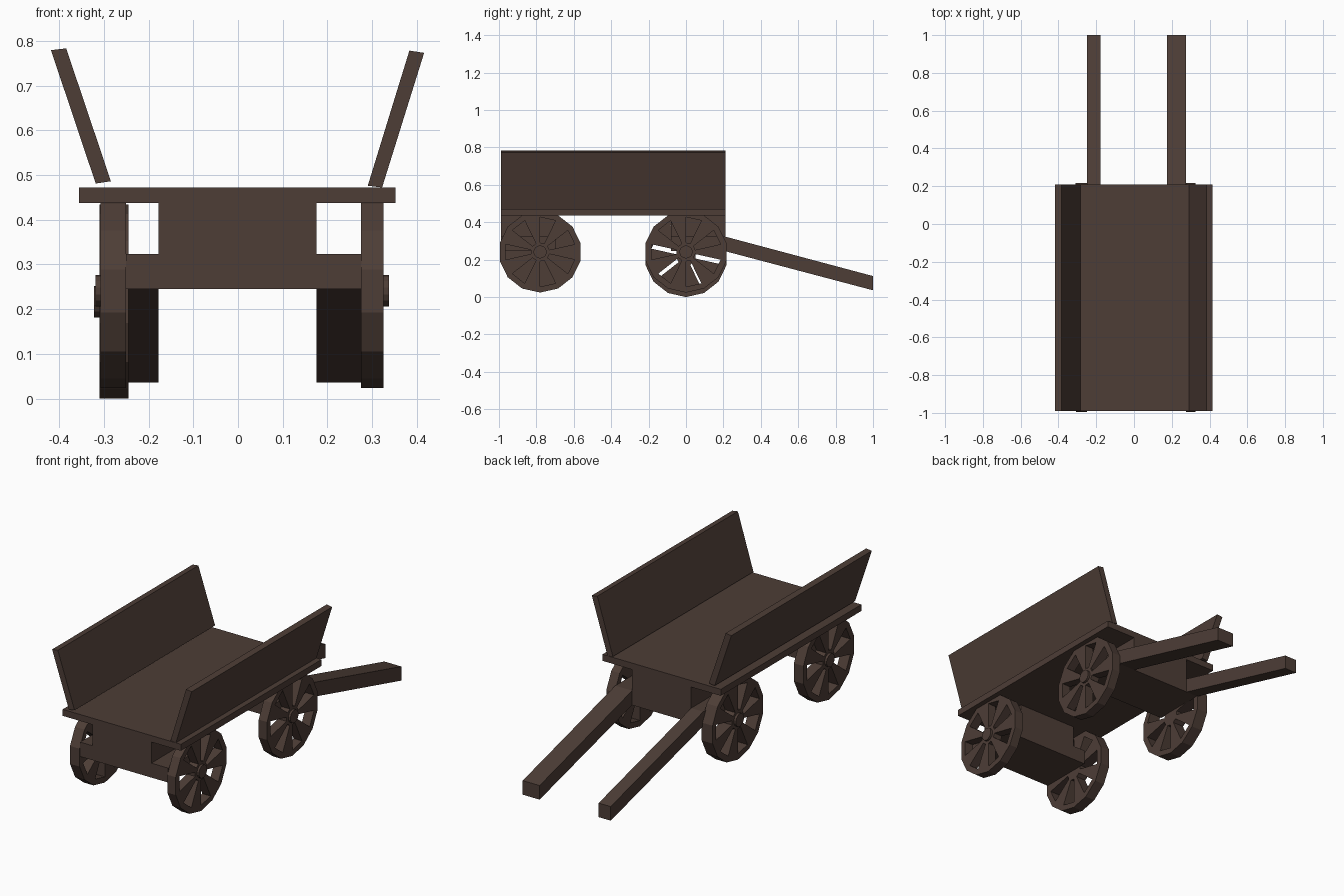
import bpy, bmesh, math

if "Cube" in bpy.data.objects:
    bpy.data.objects.remove(bpy.data.objects["Cube"])

wood = bpy.data.materials.new("dark brown wood")
wood.diffuse_color = (0.075, 0.047, 0.037, 1)
wood.use_nodes = True
wood.node_tree.nodes["Principled BSDF"].inputs["Base Color"].default_value = wood.diffuse_color


def finish(name, bm):
    bmesh.ops.recalc_face_normals(bm, faces=bm.faces[:])
    me = bpy.data.meshes.new(name)
    bm.to_mesh(me)
    bm.free()
    me.materials.append(wood)
    ob = bpy.data.objects.new(name, me)
    bpy.context.collection.objects.link(ob)
    return ob


def prism(name, pts, d):
    """Extrude a flat 3D outline by the offset d."""
    bm = bmesh.new()
    f = bm.faces.new([bm.verts.new(p) for p in pts])
    r = bmesh.ops.extrude_face_region(bm, geom=[f], use_keep_orig=True)
    bmesh.ops.translate(bm, vec=d, verts=[v for v in r["geom"] if isinstance(v, bmesh.types.BMVert)])
    return finish(name, bm)


Y0, Y1 = -0.99, 0.21


def profile(name, xz, y0=Y0, y1=Y1):
    return prism(name, [(x, y0, z) for x, z in xz], (0, y1 - y0, 0))


# Bed floor and the two slanted side boards
profile("bed_floor", [(-.355, .437), (.352, .437), (.352, .472), (-.355, .472)])
profile("left_side_board", [(-.318, .481), (-.284, .486), (-.384, .783), (-.418, .779)])
profile("right_side_board", [(.290, .476), (.322, .472), (.416, .773), (.383, .778)])

# T-shaped axle blocks below the floor
block = [(-.178, .437), (-.178, .323), (-.25, .323), (-.25, .245),
         (.276, .245), (.276, .323), (.175, .323), (.175, .437)]
profile("front_axle_block", block, Y0, -.695)
profile("rear_axle_block", block, -.08, Y1)

# Pulling shafts sloping down from the rear block
for name, x0, x1 in (("left_shaft", -.25, -.178), ("right_shaft", .175, .276)):
    prism(name, [(x0, Y1, .245), (x0, 1, .036), (x0, 1, .112), (x0, Y1, .323)], (x1 - x0, 0, 0))

# Wheels: 14 sides, every second segment is open between hub and rim
N = 14
STEP = 2 * math.pi / N


def wheel(name, xin, xout, cy, cz, open_parity):
    bm = bmesh.new()
    hub, inner, outer = [[bm.verts.new((xin, cy + 1.02 * r * math.cos((k - .5) * STEP),
                                        cz + r * math.sin((k - .5) * STEP)))
                          for k in range(N)] for r in (.05, .186, .217)]
    faces = [bm.faces.new(hub)]
    for k in range(N):
        j = (k + 1) % N
        faces.append(bm.faces.new((inner[k], outer[k], outer[j], inner[j])))
        if k % 2 != open_parity:
            faces.append(bm.faces.new((hub[k], inner[k], inner[j], hub[j])))
    r = bmesh.ops.extrude_face_region(bm, geom=faces, use_keep_orig=True)
    bmesh.ops.translate(bm, vec=(xout - xin, 0, 0),
                        verts=[v for v in r["geom"] if isinstance(v, bmesh.types.BMVert)])
    finish(name, bm)
    # Hub cap
    s = math.copysign(1, xout)
    prism(name + "_hub", [(xout - s * .01, cy + .035 * math.cos((k - .5) * STEP),
                           cz + .035 * math.sin((k - .5) * STEP)) for k in range(N)], (s * .022, 0, 0))


wheel("front_right_wheel", .275, .325, -.78, .241, 1)
wheel("rear_right_wheel", .275, .325, 0, .241, 1)
wheel("front_left_wheel", -.25, -.307, -.78, .241, 0)
wheel("rear_left_wheel", -.245, -.31, 0, .217, 0)
